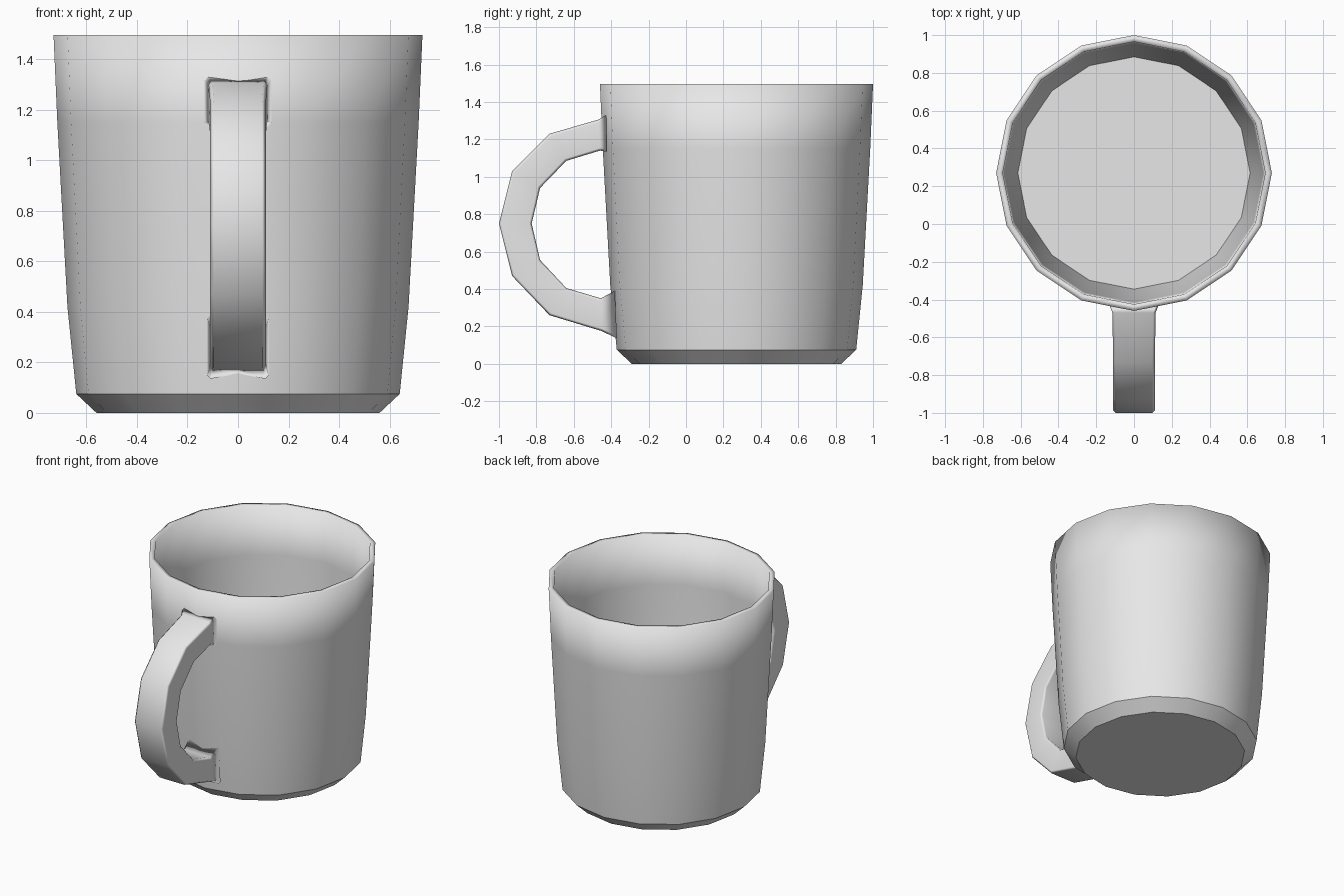
import bpy, bmesh, math
from mathutils import Vector

cube = bpy.data.objects.get("Cube")
if cube:
    bpy.data.objects.remove(cube, do_unlink=True)

# One plain ceramic colour
ceramic = bpy.data.materials.new("light_grey_ceramic")
ceramic.use_nodes = True
ceramic.diffuse_color = (0.8, 0.8, 0.8, 1)
ceramic.node_tree.nodes["Principled BSDF"].inputs["Base Color"].default_value = (0.8, 0.8, 0.8, 1)


def skin_rings(name, rings, sharp_rule=None):
    """Join equal rings of points into a capped, smooth shaded tube."""
    bm = bmesh.new()
    loops = [[bm.verts.new(p) for p in ring] for ring in rings]
    for a, b in zip(loops, loops[1:]):
        for i in range(len(a)):
            j = (i + 1) % len(a)
            bm.faces.new((a[i], a[j], b[j], b[i]))
    bm.faces.new(loops[0])
    bm.faces.new(loops[-1])
    bmesh.ops.recalc_face_normals(bm, faces=bm.faces)
    for f in bm.faces:
        f.smooth = True
    if sharp_rule:
        for e in bm.edges:
            e.smooth = not sharp_rule(e)
    mesh = bpy.data.meshes.new(name)
    bm.to_mesh(mesh)
    bm.free()
    mesh.materials.append(ceramic)
    obj = bpy.data.objects.new(name, mesh)
    bpy.context.collection.objects.link(obj)
    return obj


# Cup: sixteen-sided lathe, outside from the base up, then inside down to the floor
SIDES, CENTRE_Y = 16, 0.27
profile = [(0.56, 0), (0.64, 0.075), (0.675, 0.42), (0.715, 1.15), (0.73, 1.495),
           (0.695, 1.495), (0.685, 1.15), (0.645, 0.42), (0.615, 0.08)]
angles = [math.tau * i / SIDES for i in range(SIDES)]
cup_rings = [[(r * math.cos(a), CENTRE_Y + r * math.sin(a), z) for a in angles]
             for r, z in profile]


# Base chamfer and floor edges stay crisp, the rim blends
def low_ring_edge(edge):
    a, b = (v.co.z for v in edge.verts)
    return abs(a - b) < 0.001 and a < 0.1


skin_rings("cup", cup_rings, low_ring_edge)

# Handle: outer and inner points (y, z), half width, corner flare
stations = [
    ((-0.425, 1.325), (-0.425, 1.14), 0.132, 0.006),
    ((-0.47, 1.305), (-0.46, 1.14), 0.115, 0),
    ((-0.73, 1.23), (-0.64, 1.085), 0.11, 0),
    ((-0.93, 1.03), (-0.78, 0.94), 0.11, 0),
    ((-1.0, 0.75), (-0.825, 0.75), 0.11, 0),
    ((-0.93, 0.47), (-0.78, 0.555), 0.11, 0),
    ((-0.73, 0.26), (-0.64, 0.405), 0.11, 0),
    ((-0.45, 0.175), (-0.455, 0.35), 0.11, 0),
    ((-0.37, 0.155), (-0.38, 0.37), 0.122, 0.02),
]


def handle_ring(outer, inner, half, flare, chamfer=0.014):
    o, i = Vector((0, *outer)), Vector((0, *inner))
    across = (o - i).normalized()
    x = Vector((1, 0, 0))

    def side(s):
        # outer edge, outer chamfer, inner chamfer, inner edge
        return [o + across * flare + x * s * (half - chamfer),
                o + across * (flare - chamfer) + x * s * half,
                i - across * (flare - chamfer) + x * s * half,
                i - across * flare + x * s * (half - chamfer)]

    return [o] + side(1) + [i] + side(-1)[::-1]


handle = skin_rings("handle", [handle_ring(*s) for s in stations])
weighted = handle.modifiers.new("even_shading", "WEIGHTED_NORMAL")
weighted.weight = 50
